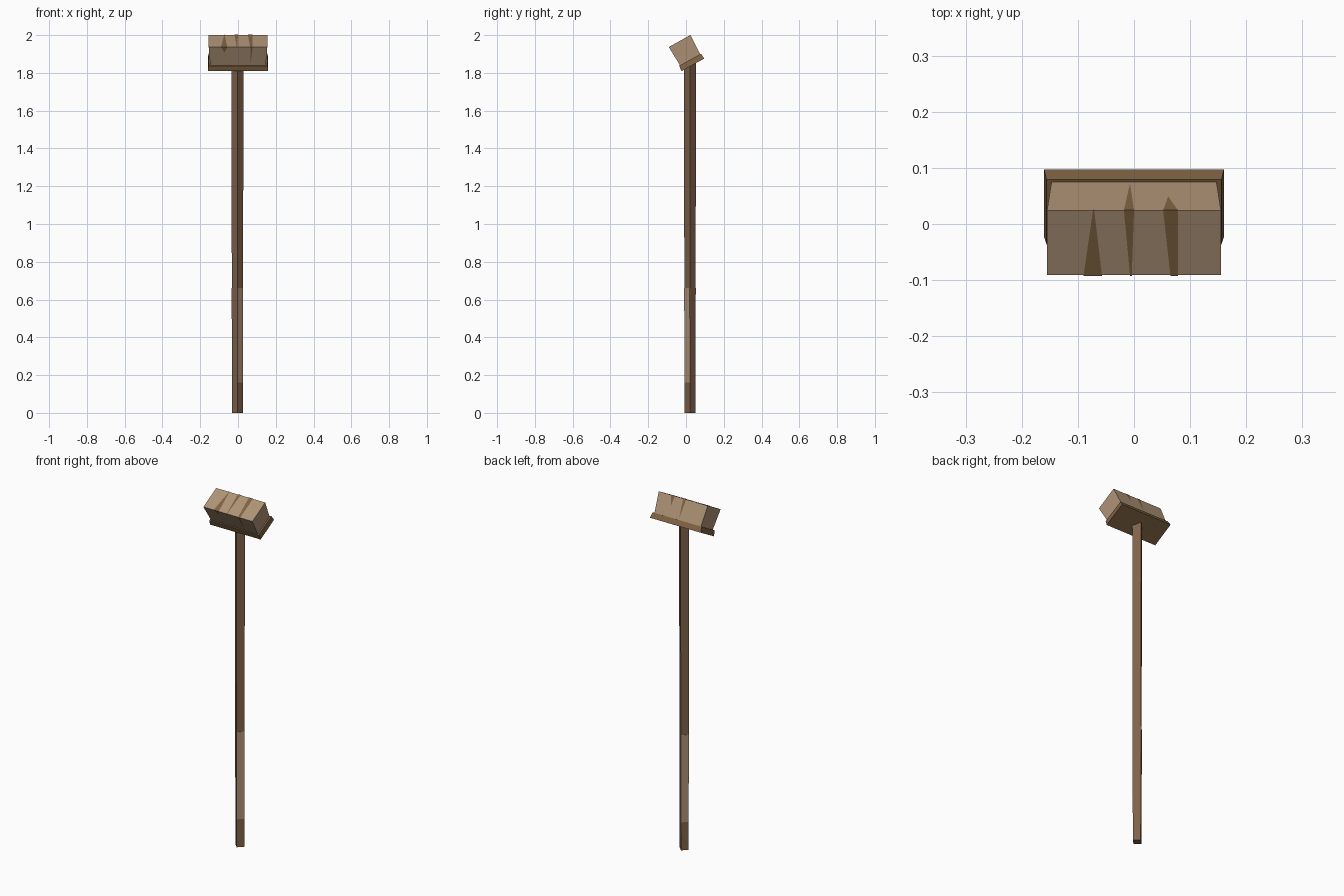
import bpy, bmesh, math
from mathutils import Matrix, Vector

if "Cube" in bpy.data.objects:
    bpy.data.objects.remove(bpy.data.objects["Cube"])


def material(name, rgb):
    m = bpy.data.materials.new(name)
    m.diffuse_color = (*rgb, 1)
    m.use_nodes = True
    m.node_tree.nodes["Principled BSDF"].inputs["Base Color"].default_value = m.diffuse_color
    return m


WOOD = material("handle wood", (0.215, 0.122, 0.068))
PLATE = material("dark plank wood", (0.216, 0.126, 0.056))
STRAW = material("pale bristle", (0.43, 0.295, 0.185))


def make(name, verts, faces, mat, matrix):
    mesh = bpy.data.meshes.new(name)
    mesh.from_pydata([matrix @ Vector(v) for v in verts], [], faces)
    bm = bmesh.new()
    bm.from_mesh(mesh)
    bmesh.ops.recalc_face_normals(bm, faces=bm.faces)
    bm.to_mesh(mesh)
    bm.free()
    mesh.materials.append(mat)
    ob = bpy.data.objects.new(name, mesh)
    bpy.context.collection.objects.link(ob)
    return ob


def tapered_box(name, z0, half0, z1, half1, mat, matrix):
    verts = [(sx * h[0], sy * h[1], z)
             for z, h in ((z0, half0), (z1, half1))
             for sx, sy in ((-1, -1), (1, -1), (1, 1), (-1, 1))]
    faces = [(3, 2, 1, 0), (4, 5, 6, 7)]
    faces += [(i, (i + 1) % 4, (i + 1) % 4 + 4, i + 4) for i in range(4)]
    return make(name, verts, faces, mat, matrix)


# Square handle turned 45 degrees, slightly wider at the top
pole = Matrix.Translation((-0.003, 0.021, 0)) @ Matrix.Rotation(math.radians(-45), 4, 'Z')
tapered_box("handle", 0, (0.0200, 0.0200), 1.856, (0.0228, 0.0228), WOOD, pole)

# Worn pale grip, showing on two opposite faces of the handle
tapered_box("worn_grip", 0.16, (0.0206, 0.0200), 0.66, (0.0228, 0.0207), STRAW, pole)

# Tilted broom head: plank and flared bristle block
head = Matrix.Translation((0, 0.0365, 1.8425)) @ Matrix.Rotation(math.radians(29), 4, 'X')
tapered_box("head_plank", 0, (0.16, 0.069), 0.031, (0.156, 0.066), PLATE, head)
V0, V1, U0, U1 = 0.031, 0.1445, 0.061, 0.066
tapered_box("bristles", V0, (0.147, U0), V1, (0.155, U1), STRAW, head)

# Dark gaps between bristles: thin strips folded over the front, tip and back
E = 0.001


def side(x, depth, sign):
    # point on the front (-1) or back (+1) bristle face, at a depth below the tip
    u = U1 - (U1 - U0) * depth / (V1 - V0)
    return (x, sign * (u + E), V1 + E - depth)


def gap(name, front_tip, front, back, back_tip):
    verts = [side(*front_tip, -1), side(front[0], 0, -1), side(front[1], 0, -1),
             side(back[1], 0, 1), side(back[0], 0, 1), side(*back_tip, 1)]
    make(name, verts, [(0, 2, 1), (1, 2, 3, 4), (4, 3, 5)], PLATE, head)


gap("bristle_gap_left", (-0.072, 0.034), (-0.09, -0.057), (-0.073, -0.071), (-0.072, 0.002))
gap("bristle_gap_middle", (-0.005, 0.002), (-0.007, -0.004), (-0.018, 0.0), (-0.007, 0.108))
gap("bristle_gap_right", (0.066, 0.105), (0.065, 0.078), (0.052, 0.078), (0.061, 0.055))
